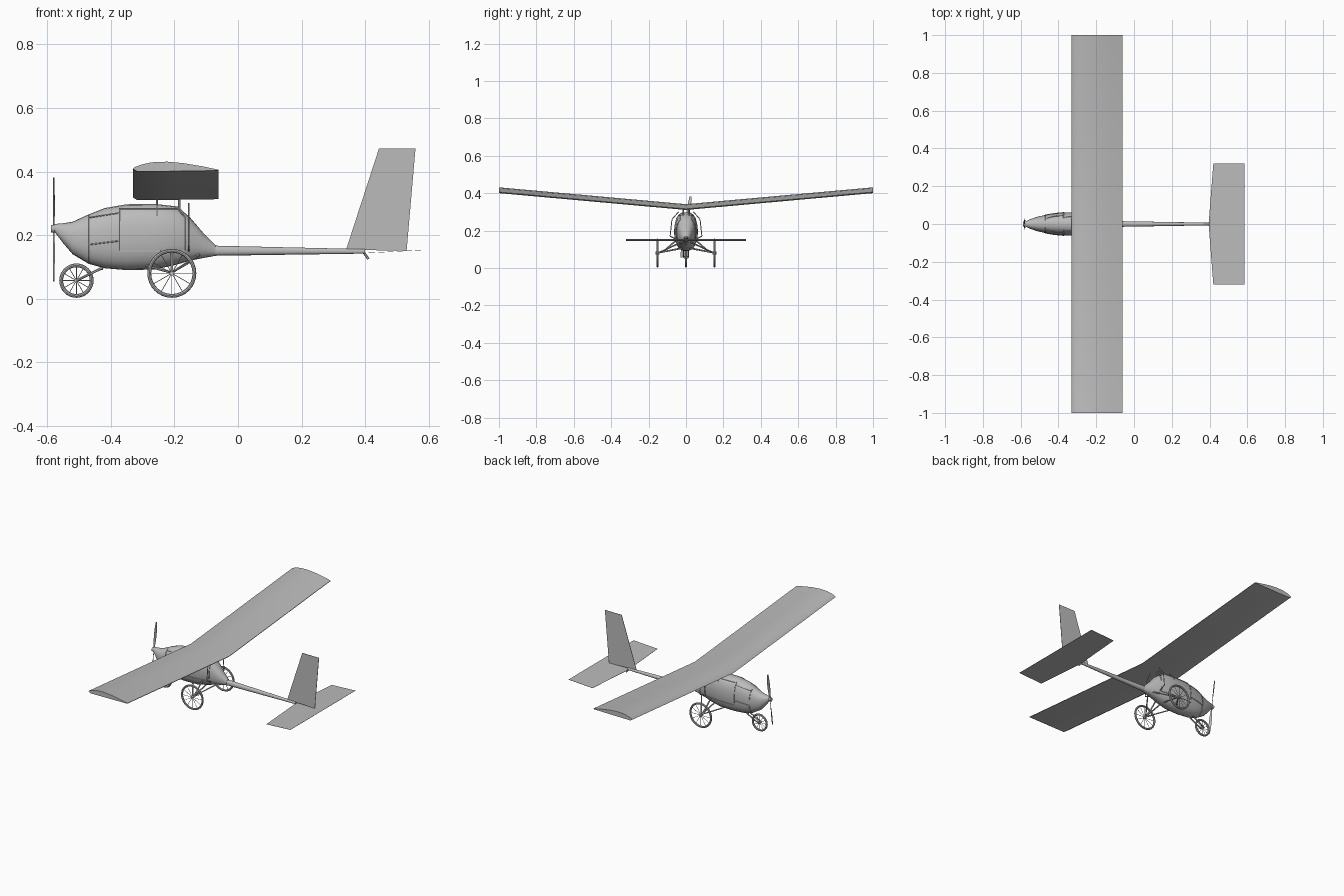
import bpy, bmesh, math
from mathutils import Vector

cube = bpy.data.objects.get("Cube")
if cube:
    bpy.data.objects.remove(cube, do_unlink=True)

grey = bpy.data.materials.new("plain grey")
grey.use_nodes = True
grey.diffuse_color = (0.5, 0.5, 0.5, 1)
grey.node_tree.nodes["Principled BSDF"].inputs["Base Color"].default_value = grey.diffuse_color


def finish(name, bm, smooth=True):
    bmesh.ops.recalc_face_normals(bm, faces=bm.faces)
    mesh = bpy.data.meshes.new(name)
    bm.to_mesh(mesh)
    bm.free()
    obj = bpy.data.objects.new(name, mesh)
    bpy.context.collection.objects.link(obj)
    mesh.materials.append(grey)
    if smooth:
        bpy.ops.object.select_all(action='DESELECT')
        obj.select_set(True)
        bpy.context.view_layer.objects.active = obj
        bpy.ops.object.shade_smooth_by_angle(angle=math.radians(35))
    return obj


def loft(name, rings):
    """Skin a list of closed rings and cap both ends."""
    bm = bmesh.new()
    loops = [[bm.verts.new(p) for p in ring] for ring in rings]
    for a, b in zip(loops, loops[1:]):
        for i in range(len(a)):
            j = (i + 1) % len(a)
            bm.faces.new((a[i], a[j], b[j], b[i]))
    bm.faces.new(loops[0])
    bm.faces.new(loops[-1])
    return finish(name, bm)


def rods(name, paths, radius, sides=6):
    """Round bars along several point lists, joined as one part."""
    bm = bmesh.new()
    for path in paths:
        for a, b in zip(path, path[1:]):
            a, b = Vector(a), Vector(b)
            new = bmesh.ops.create_cone(bm, cap_ends=True, segments=sides, radius1=radius,
                                        radius2=radius, depth=(b - a).length)["verts"]
            turn = (b - a).to_track_quat('Z', 'Y').to_matrix()
            bmesh.ops.rotate(bm, verts=new, matrix=turn)
            bmesh.ops.translate(bm, verts=new, vec=(a + b) / 2)
    return finish(name, bm)


def plate(name, outline, offset):
    """Thin sheet with the given outline."""
    bm = bmesh.new()
    face = bm.faces.new([bm.verts.new(p) for p in outline])
    new = bmesh.ops.extrude_face_region(bm, geom=[face])["geom"]
    bmesh.ops.translate(bm, vec=offset, verts=[v for v in new if isinstance(v, bmesh.types.BMVert)])
    return finish(name, bm, False)


def interp(table, x):
    for a, b in zip(table, table[1:]):
        if x <= b[0]:
            f = (x - a[0]) / (b[0] - a[0])
            return [p + (q - p) * f for p, q in zip(a, b)]
    return table[-1]


# Fuselage pod: x, top, bottom, half width
pod = [(-.578, .235, .212, .012), (-.55, .237, .175, .025), (-.52, .242, .14, .036),
       (-.47, .265, .11, .048), (-.42, .285, .096, .056), (-.35, .297, .09, .062),
       (-.26, .298, .092, .062), (-.19, .29, .108, .056), (-.15, .255, .12, .045),
       (-.11, .208, .128, .03), (-.07, .168, .135, .016)]
around = [math.tau * i / 24 for i in range(24)]


def power(v):
    return math.copysign(abs(v) ** .85, v)


def ring(x, top, low, wide):
    return [(x, wide * power(math.cos(t)), (top + low) / 2 + (top - low) / 2 * power(math.sin(t)))
            for t in around]


loft("fuselage", [ring(*s) for s in pod])
loft("tail_boom", [ring(-.08, .167, .135, .015), ring(.4, .156, .142, .007)])


def skin(x, z, side):
    """Point lying on the pod's side."""
    _, top, low, wide = interp(pod, x)
    s = min(1, abs((z - (top + low) / 2) / ((top - low) / 2)))
    c = math.sqrt(max(0, 1 - s ** (2 / .85)))
    return (x, side * (wide * c ** .85 + .001), z)


def seam(x0, z0, x1, z1, side):
    return [skin(x0 + (x1 - x0) * i / 8, z0 + (z1 - z0) * i / 8, side) for i in range(9)]


# Door outline and panel seams on both sides
for side, label in ((1, "left"), (-1, "right")):
    door = [(-.373, .15), (-.373, .282), (-.19, .282), (-.165, .255), (-.165, .15), (-.373, .15)]
    rods(label + "_door_frame", [seam(*a, *b, side) for a, b in zip(door, door[1:])], .0022)
    rods(label + "_panel_seams", [seam(-.47, .115, -.47, .262, side),
                                  seam(-.47, .17, -.373, .182, side),
                                  seam(-.47, .255, -.373, .27, side),
                                  seam(-.255, .26, -.255, .295, side)], .002)
    # Cabin brace beside the door
    rods(label + "_cabin_brace", [[(-.155, side * .045, .15), (-.155, side * .085, .17),
                                   (-.155, side * .075, .26), (-.155, side * .04, .3)]], .0025)

# Wing with dihedral: rounded front, flat underside
front, chord = -.33, .268
upper = [(0, .008), (.02, .014), (.1, .022), (.22, .029), (.4, .031), (.6, .026), (.8, .017), (1, .006)]
lower = [(1, .003), (.5, .001), (.05, 0)]


def section(y):
    return [(front + chord * u, y, .31 + .09 * abs(y) + h) for u, h in upper + lower]


loft("wing", [section(y) for y in (-1, 0, 1)])
rods("wing_pylon", [[(x, y, .27), (x, y, .318)] for x in (-.255, -.185) for y in (-.015, .015)], .004)

# Tail surfaces
plate("tail_fin", [(.34, -.001, .155), (.443, -.001, .472), (.558, -.001, .472), (.53, -.001, .15)],
      (0, .002, 0))
plate("tailplane", [(.395, 0, .143), (.42, .32, .144), (.585, .32, .153), (.585, -.32, .153),
                    (.42, -.32, .144)], (0, 0, .001))
rods("tail_skid", [[(.35, 0, .147), (.395, 0, .146), (.41, 0, .125)]], .004)


def wheel(name, x, y, z, size, tube):
    bm = bmesh.new()
    rim, cross = 32, 8
    grid = []
    for i in range(rim):
        a = math.tau * i / rim
        row = []
        for j in range(cross):
            b = math.tau * j / cross
            d = size - tube + tube * math.cos(b)
            row.append(bm.verts.new((x + d * math.cos(a), y + tube * math.sin(b), z + d * math.sin(a))))
        grid.append(row)
    for i in range(rim):
        for j in range(cross):
            k, m = (i + 1) % rim, (j + 1) % cross
            bm.faces.new((grid[i][j], grid[k][j], grid[k][m], grid[i][m]))
    finish(name + "_tyre", bm)
    reach = size - tube
    rods(name + "_spokes", [[(x, y, z), (x + reach * math.cos(a), y, z + reach * math.sin(a))]
                            for a in around[::2]], .0012, 5)
    rods(name + "_hub", [[(x, y - .01, z), (x, y + .01, z)]], .007, 12)


# Nose wheel with its fork
wheel("nose_wheel", -.508, 0, .057, .054, .006)
rods("nose_fork", [[(-.508, s * .012, .057), (-.425, s * .012, .098)] for s in (-1, 1)]
     + [[(-.428, 0, .09), (-.428, 0, .145)]], .004)

# Main wheels and landing legs
for side, label in ((1, "left"), (-1, "right")):
    wheel(label + "_wheel", -.208, side * .152, .08, .077, .006)
    rods(label + "_landing_leg", [[(-.208, side * .155, .08), (-.208, side * .02, .105)],
                                  [(-.208, side * .145, .082), (-.29, side * .03, .105)],
                                  [(-.208, side * .145, .082), (-.12, side * .02, .14)],
                                  [(-.208, side * .125, .085), (-.208, side * .05, .15)]], .004)

# Propeller: twisted blades on a hub
blades = []
for i in range(-8, 9):
    r = i / 8 * .163
    wide = .004 + .008 * math.sin(math.pi * min(1, abs(i) / 8 * .9))
    pitch = math.radians(60 - abs(i) * 4) * (1 if i > 0 else -1)
    deep, flat = math.sin(pitch) * wide * .4, math.cos(pitch) * wide
    lean = r * .15
    blades.append([(-.579 + s * deep + t, lean + s * flat, .218 + r)
                   for s, t in ((-1, 0), (0, -.002), (1, 0), (0, .002))])
loft("propeller", blades)
rods("propeller_hub", [[(-.588, 0, .22), (-.57, 0, .22)]], .012, 16)
